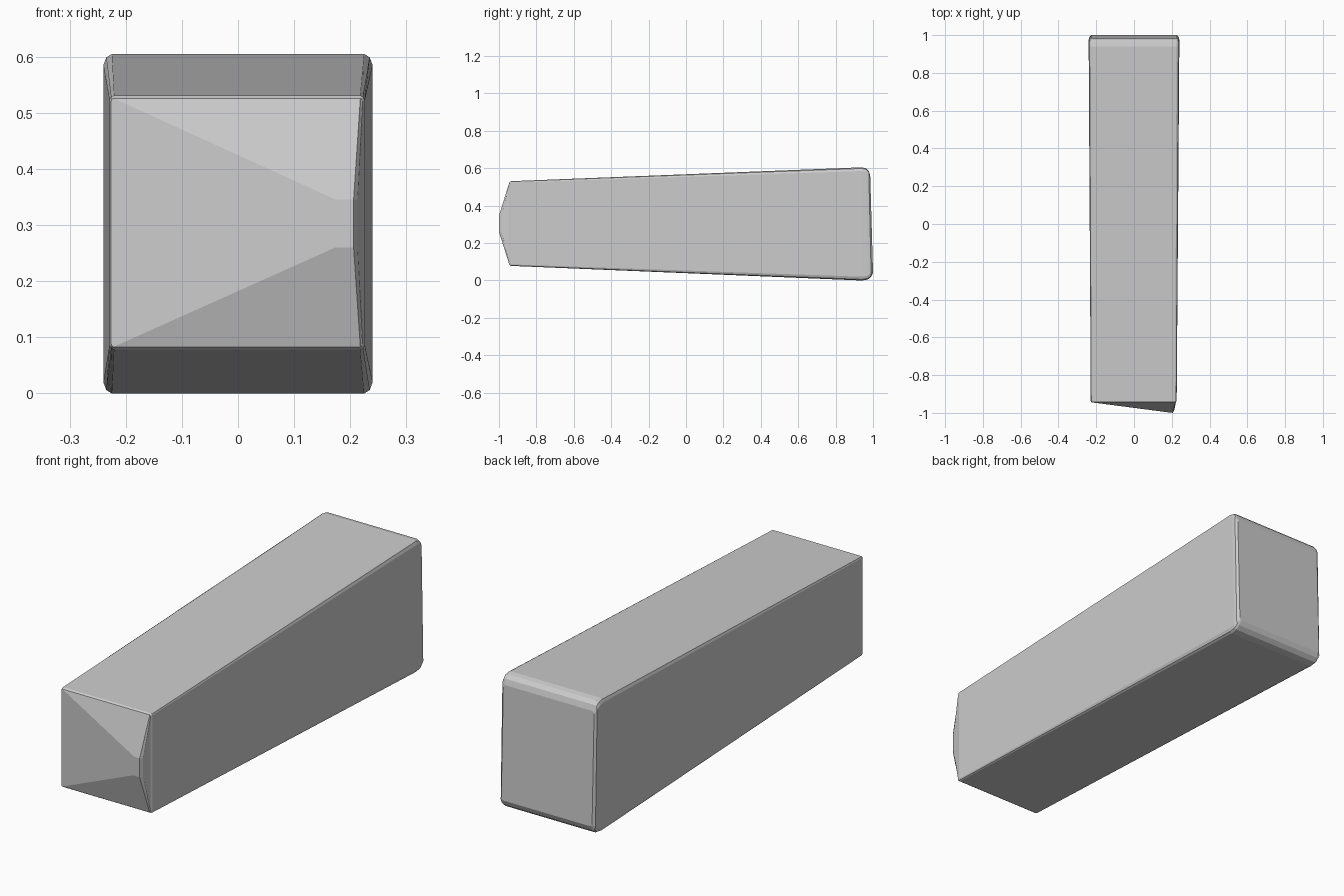
import bpy, bmesh

if "Cube" in bpy.data.objects:
    bpy.data.objects.remove(bpy.data.objects["Cube"])

bm = bmesh.new()


def ring(y_low, y_high, x0, x1, z0, z1, c, d):
    """Rectangle section with rounded corners: c across, d upright; y leans with z."""
    pts = []
    for sx, sz in ((1, -1), (1, 1), (-1, 1), (-1, -1)):
        x = x1 if sx > 0 else x0
        z = z1 if sz > 0 else z0
        corner = [(x - sx * c, z), (x - sx * c * .35, z - sz * d * .3), (x, z - sz * d)]
        if sx * sz > 0:
            corner.reverse()
        pts += corner
    return [bm.verts.new((px, y_low + (y_high - y_low) * (pz - z0) / (z1 - z0), pz))
            for px, pz in pts]


# Tapered body, from the front rim to the rounded, slightly leaning back
sections = [
    (-.944, -.944, -.226, .222, .083, .526, .004, .005),
    (-.936, -.936, -.229, .226, .078, .531, .008, .008),
    (.940, .940, -.240, .240, .000, .605, .015, .020),
    (.972, .962, -.240, .240, .005, .600, .015, .020),
    (.990, .977, -.238, .238, .020, .585, .014, .018),
    (1.00, .985, -.228, .228, .042, .560, .010, .012),
]
rings = [ring(*s) for s in sections]
for a, b in zip(rings, rings[1:]):
    for i in range(12):
        j = (i + 1) % 12
        bm.faces.new((a[i], a[j], b[j], b[i]))
bm.faces.new(rings[-1])

# Off-centre faceted nose: low and high points of three upright edges
f = rings[0]
(a2, a1), (b2, b1), (c2, c1) = [
    [bm.verts.new((x, y, z)) for z in (.260, .346)]
    for x, y in ((.173, -.996), (.206, -1.0), (.213, -.986))]
for face in (
    (f[5], f[6], a1, b1),
    (f[6], f[7], f[8], f[9], f[10], f[11], a2, a1),
    (f[11], f[0], b2, a2),
    (a1, a2, b2, b1),
    (b1, b2, c2, c1),
    (f[5], f[4], c1, b1),
    (f[0], f[1], c2, b2),
    (f[4], f[3], c1),
    (f[3], f[2], c2, c1),
    (f[2], f[1], c2),
):
    bm.faces.new(face)
for p, q in ((f[4], f[5]), (f[0], f[1])):
    assert p.is_valid and q.is_valid

bmesh.ops.recalc_face_normals(bm, faces=bm.faces)
mesh = bpy.data.meshes.new("tapered_bar")
bm.to_mesh(mesh)
bm.free()
bar = bpy.data.objects.new("tapered_bar", mesh)
bpy.context.collection.objects.link(bar)
